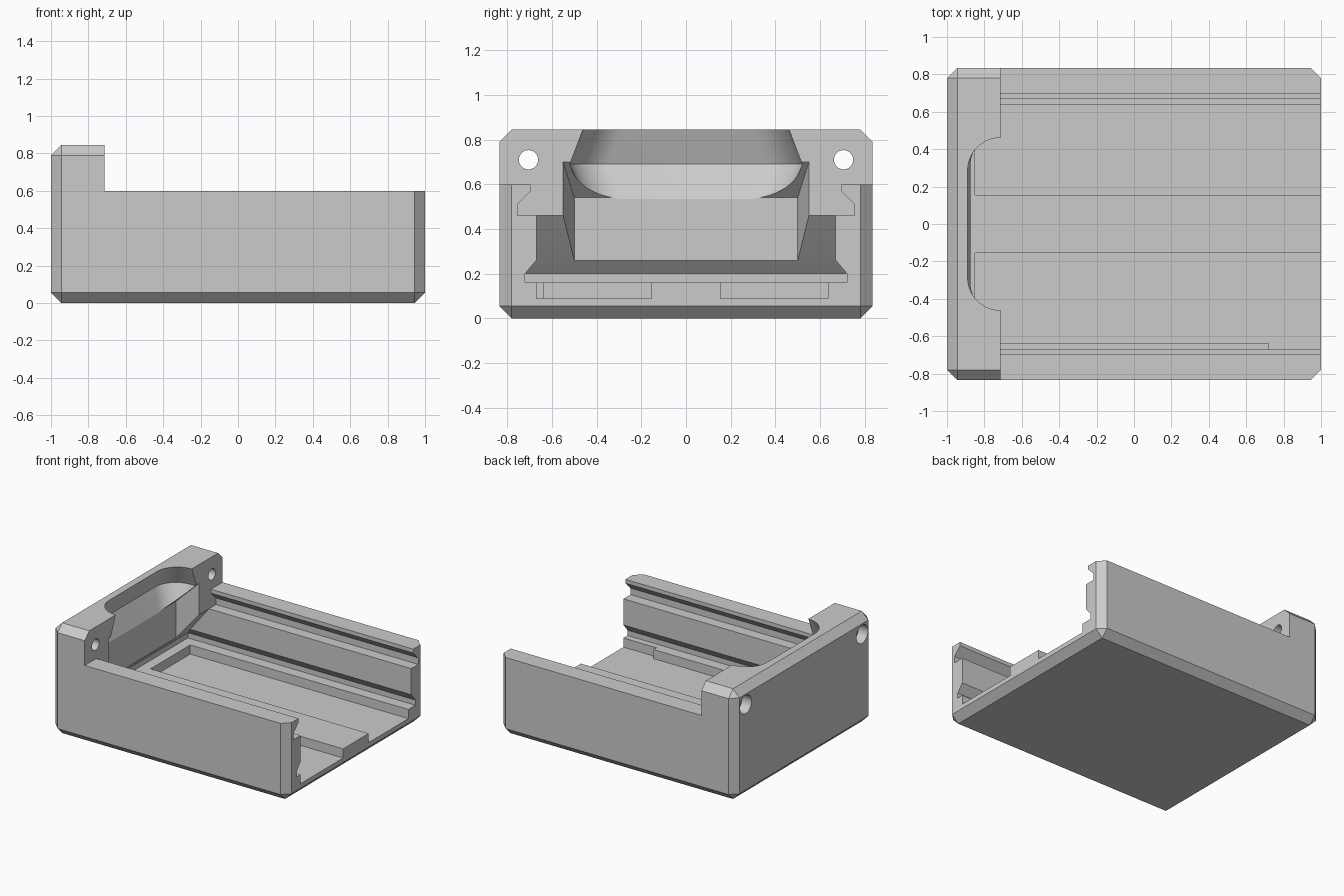
import bpy, bmesh, math

cube = bpy.data.objects.get("Cube")
if cube:
    bpy.data.objects.remove(cube, do_unlink=True)

grey = bpy.data.materials.new("plain grey")
grey.use_nodes = True
COLOUR = (0.6, 0.6, 0.6, 1)
grey.diffuse_color = COLOUR
grey.node_tree.nodes["Principled BSDF"].inputs["Base Color"].default_value = COLOUR


def finish(name, bm):
    bmesh.ops.recalc_face_normals(bm, faces=bm.faces)
    mesh = bpy.data.meshes.new(name)
    bm.to_mesh(mesh)
    bm.free()
    mesh.materials.append(grey)
    obj = bpy.data.objects.new(name, mesh)
    bpy.context.collection.objects.link(obj)
    return obj


def hull(name, points):
    """Convex solid around the points."""
    bm = bmesh.new()
    for p in points:
        bm.verts.new(p)
    bmesh.ops.convex_hull(bm, input=bm.verts)
    bmesh.ops.dissolve_limit(bm, angle_limit=0.002, verts=bm.verts, edges=bm.edges)
    return finish(name, bm)


def box(name, xs, ys, zs):
    return hull(name, [(x, y, z) for x in xs for y in ys for z in zs])


def prism(name, points, offset):
    """Polygon pushed along an offset."""
    bm = bmesh.new()
    face = bm.faces.new([bm.verts.new(p) for p in points])
    new = bmesh.ops.extrude_face_region(bm, geom=[face])["geom"]
    bmesh.ops.translate(bm, vec=offset, verts=[v for v in new if isinstance(v, bmesh.types.BMVert)])
    return finish(name, bm)


def rod(name, y, z, radius, x0, x1):
    ring = [(math.cos(a * math.tau / 32), math.sin(a * math.tau / 32)) for a in range(32)]
    return prism(name, [(x0, y + radius * c, z + radius * s) for c, s in ring], (x1 - x0, 0, 0))


def bowl_ring(back, half, z, radius=0.175, steps=14):
    """Rounded outline of the thumb scoop at one height."""
    pts = []
    for side in (-1, 1):
        pts.append((-0.6, side * half, z))
        for i in range(steps + 1):
            a = math.pi / 2 * i / steps
            pts.append((back + radius * (1 - math.cos(a)),
                        side * (half - radius * (1 - math.sin(a))), z))
    return pts


# Chamfered outer block
body = box("slotted_housing", (-1, 1), (-0.835, 0.835), (0, 0.845))
bm = bmesh.new()
bm.from_mesh(body.data)
bmesh.ops.bevel(bm, geom=bm.edges[:], offset=0.055, offset_type='OFFSET',
                segments=1, affect='EDGES', profile=0.5)
bm.to_mesh(body.data)
bm.free()

FRONT, BACK, END = -0.715, -0.875, 1.1
cutters = []

# Open space above the low side walls
cutters.append(box("upper_space", (FRONT, END), (-1, 1), (0.6, 1)))

# Dovetailed channel with side grooves
half = [(0.72, 0.16), (0.72, 0.20), (0.67, 0.26), (0.67, 0.46),
        (0.755, 0.46), (0.755, 0.51), (0.695, 0.57), (0.695, 0.7)]
section = half + [(-y, z) for y, z in reversed(half)]
cutters.append(prism("channel", [(FRONT, y, z) for y, z in section], (END - FRONT, 0, 0)))

# Sloped hollow under the end columns
slope = [(-0.6, 0.18), (BACK, 0.18), (BACK, 0.26), (FRONT, 0.46), (-0.6, 0.46)]
cutters.append(prism("end_hollow", [(x, -0.67, z) for x, z in slope], (0, 1.34, 0)))

# Undercut slot at the closed end
slot = []
for s in (-1, 1):
    for x, y, z in ((BACK, 0.67, 0.26), (-0.93, 0.72, 0.20), (-0.93, 0.72, 0.16)):
        slot += [(x, s * y, z), (-0.6, s * y, z)]
cutters.append(hull("end_slot", slot))

# Tapered recess between the columns
cutters.append(hull("end_recess", [(x, s * y, z) for s in (-1, 1)
               for x, y, top in ((BACK, 0.5, 0.54), (-0.699, 0.555, 0.716))
               for z in (0.22, top)]))

# Thumb scoop, widest at mid height
cutters.append(hull("scoop_lower", bowl_ring(-0.86, 0.45, 0.50) + bowl_ring(-0.945, 0.52, 0.69)))
cutters.append(hull("scoop_upper", bowl_ring(-0.945, 0.52, 0.69) + bowl_ring(-0.87, 0.44, 0.90)))

# Floor pockets either side of the centre strip, with one notch
for s in (-1, 1):
    cutters.append(box("floor_pocket", (-0.85, END), (s * 0.155, s * 0.635), (0.09, 0.18)))
cutters.append(box("pocket_notch", (0.72, END), (-0.67, -0.6), (0.09, 0.18)))

# Counterbored screw holes
for s in (-1, 1):
    cutters.append(rod("screw_hole", s * 0.705, 0.71, 0.043, -1.1, -0.6))
    cutters.append(rod("counterbore", s * 0.705, 0.71, 0.07, -1.1, -0.92))

# Cut everything out of the block
bpy.context.view_layer.objects.active = body
for cutter in cutters:
    mod = body.modifiers.new("cut", 'BOOLEAN')
    mod.operation = 'DIFFERENCE'
    mod.solver = 'EXACT'
    mod.object = cutter
    bpy.ops.object.modifier_apply(modifier=mod.name)
    bpy.data.objects.remove(cutter, do_unlink=True)

bpy.ops.object.select_all(action='DESELECT')
body.select_set(True)
bpy.ops.object.shade_smooth_by_angle(angle=math.radians(20))
